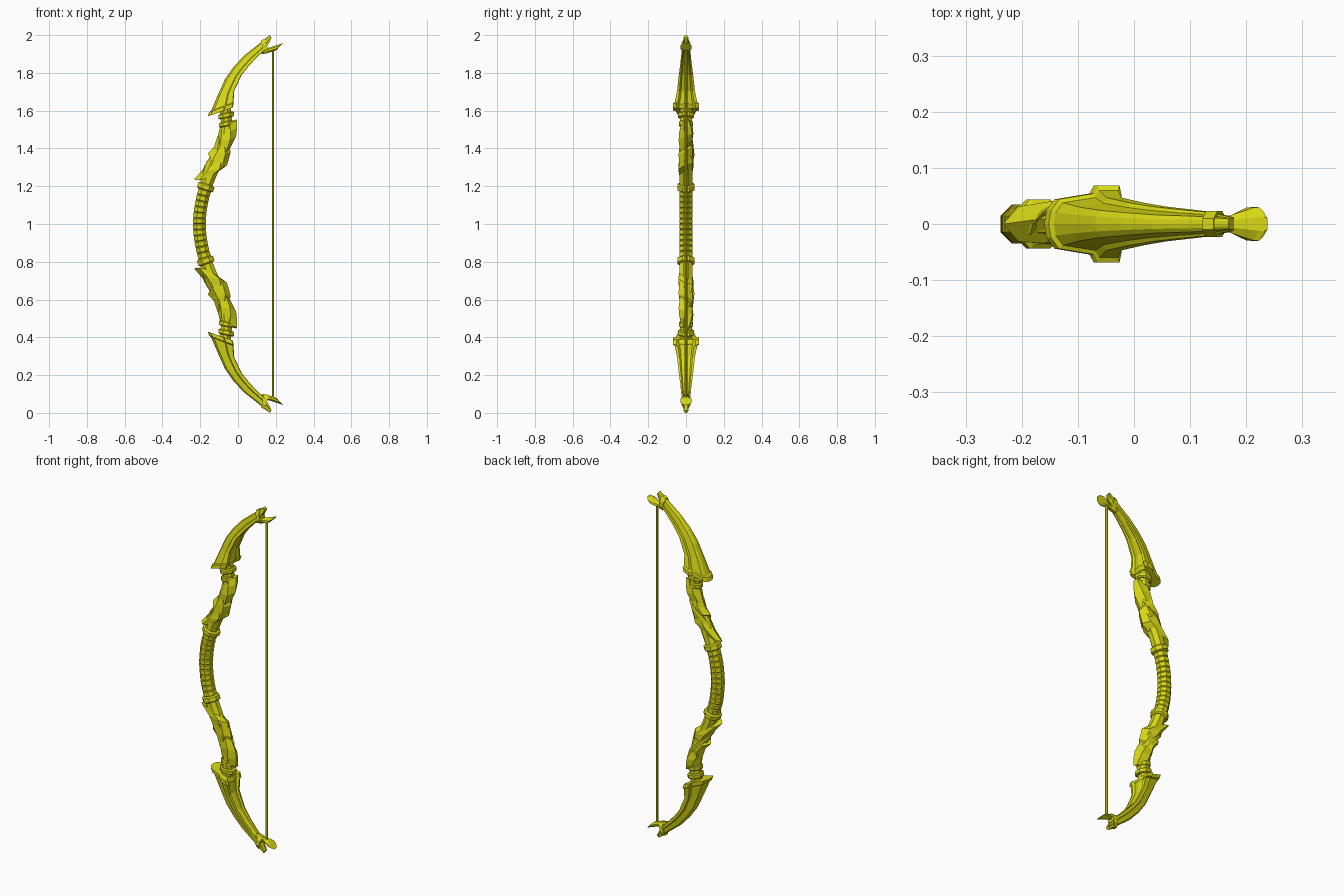
import bpy, bmesh, math
from mathutils import Vector

gold = bpy.data.materials.new("yellow_gold")
gold.diffuse_color = (0.70, 0.70, 0.008, 1)


def loft(name, rings, mirror=True):
    """Skin a list of point rings, cap the ends, optionally mirror about z = 1."""
    bm = bmesh.new()
    loops = [[bm.verts.new((p[0], p[1], p[2] - 1)) for p in r] for r in rings]
    n = len(loops[0])
    for a, b in zip(loops, loops[1:]):
        for i in range(n):
            j = (i + 1) % n
            bm.faces.new((a[i], a[j], b[j], b[i]))
    bm.faces.new(loops[0])
    bm.faces.new(loops[-1])
    bmesh.ops.recalc_face_normals(bm, faces=bm.faces)
    me = bpy.data.meshes.new(name)
    bm.to_mesh(me)
    bm.free()
    me.materials.append(gold)
    ob = bpy.data.objects.new(name, me)
    ob.location.z = 1
    bpy.context.collection.objects.link(ob)
    if mirror:
        m = ob.modifiers.new("mirror", 'MIRROR')
        m.use_axis = (False, False, True)
        m.use_mirror_merge = False
    return ob


def oval(o, i, w, n=8, skew=0.0, turn=0.0):
    """Ring between outer point o and inner point i (x, z), half width w in y."""
    pts = []
    for k in range(n):
        a = 2 * math.pi * (k + 0.5) / n + turn
        f = math.cos(math.pi / n) if turn == 0 else 1
        c, s = math.cos(a) / f, math.sin(a) / f
        x = (o[0] + i[0]) / 2 + (i[0] - o[0]) / 2 * c
        z = (o[1] + i[1]) / 2 + (i[1] - o[1]) / 2 * c
        pts.append((x, w * s, z + skew * s))
    return pts


def bent(c, slope, rx, ry):
    """Oval ring square to a path of the given dx/dz slope."""
    d = Vector((1, -slope)).normalized() * rx
    c = Vector(c)
    return oval(c - d, c + d, ry)


def limb_section(o, i, wo, wi):
    """Ridged outer face, stepped rim along the inner edge, hollow inner face."""
    wm = wo + (wi - wo) * 0.6
    half = [(0.03, wo * 0.55), (0.14, wo), (0.62, wm * 0.92),
            (0.68, wi), (0.97, wi), (1.0, wi * 0.72), (0.90, wi * 0.55)]
    prof = [(0, 0)] + half + [(0.95, 0)] + [(t, -y) for t, y in reversed(half)]
    return [(o[0] + (i[0] - o[0]) * t, y, o[1] + (i[1] - o[1]) * t) for t, y in prof]


# Limbs
loft("limb", [limb_section(*s) for s in [
    ((-0.160, 1.570), (-0.030, 1.615), 0.044, 0.069),
    ((-0.152, 1.592), (-0.022, 1.640), 0.044, 0.069),
    ((-0.143, 1.598), (-0.024, 1.645), 0.038, 0.060),
    ((-0.110, 1.675), (-0.020, 1.705), 0.030, 0.047),
    ((-0.070, 1.765), (0.020, 1.790), 0.024, 0.038),
    ((-0.025, 1.830), (0.060, 1.840), 0.020, 0.031),
    ((0.030, 1.890), (0.103, 1.885), 0.016, 0.026),
    ((0.100, 1.945), (0.145, 1.925), 0.014, 0.021),
    ((0.168, 2.000), (0.178, 1.985), 0.009, 0.012)]])

# String nock and the band that holds it
loft("string_nock", [oval(*s) for s in [
    ((0.120, 1.925), (0.125, 1.898), 0.016),
    ((0.170, 1.935), (0.172, 1.910), 0.015),
    ((0.222, 1.952), (0.190, 1.915), 0.029),
    ((0.232, 1.956), (0.200, 1.919), 0.030),
    ((0.238, 1.958), (0.208, 1.925), 0.024)]])
loft("nock_band", [oval((0.122, 1.972), (0.142, 1.900), 0.023),
                   oval((0.142, 1.982), (0.164, 1.906), 0.023)])

# Bowstring
loft("bowstring", [oval((0.179, z), (0.191, z), 0.006, 6) for z in (0.08, 1.92)], False)


# Grip with wrapped ribs
def grip_ring(z, rx, ry):
    return bent((-0.204 + 0.875 * (z - 1) ** 2, z), 1.75 * (z - 1), rx, ry)


ribs, z0, z1 = 12, 0.82, 1.18
step = (z1 - z0) / ribs
grip = []
for k in range(ribs):
    z = z0 + k * step
    for f, r in ((0.0, 0.030), (0.14, 0.034), (0.86, 0.034), (1.0, 0.030)):
        grip.append(grip_ring(z + f * step, r, r + 0.001))
loft("grip", grip, False)
loft("grip_collar", [grip_ring(z, rx, ry) for z, rx, ry in [
    (1.178, 0.036, 0.036), (1.184, 0.045, 0.044),
    (1.206, 0.045, 0.044), (1.212, 0.036, 0.036)]])

# Core running from the grip into the limb
loft("riser_core", [bent(*s) for s in [
    ((-0.170, 1.20), 0.35, 0.032, 0.034), ((-0.148, 1.26), 0.45, 0.034, 0.034),
    ((-0.105, 1.36), 0.45, 0.034, 0.034), ((-0.065, 1.45), 0.20, 0.032, 0.032),
    ((-0.058, 1.52), 0.00, 0.030, 0.030), ((-0.070, 1.62), -0.15, 0.030, 0.032)]])

# Rings below each limb
for name, z, x, r in (("lower_ring", 1.530, -0.064, 0.036), ("upper_ring", 1.575, -0.063, 0.042)):
    loft(name, [bent((x, z + dz), -0.2, r * f, r * f) for dz, f in
                ((-0.014, 0.85), (-0.009, 1), (0.009, 1), (0.014, 0.85))])

# Overlapping twisted sheaths, each ending in a slanted point
sheaths = {
    "lower_sheath": [((-0.233, 1.235), (-0.125, 1.262), 0.036, 0.012),
                     ((-0.185, 1.290), (-0.058, 1.312), 0.044, 0.016),
                     ((-0.145, 1.365), (-0.052, 1.350), 0.038, 0.014)],
    "middle_sheath": [((-0.160, 1.372), (-0.058, 1.310), 0.042, 0.024),
                      ((-0.128, 1.405), (-0.038, 1.385), 0.042, 0.022),
                      ((-0.108, 1.465), (-0.050, 1.415), 0.034, 0.016)],
    "upper_sheath": [((-0.118, 1.430), (-0.046, 1.392), 0.036, 0.024),
                     ((-0.108, 1.460), (-0.010, 1.465), 0.042, 0.020),
                     ((-0.100, 1.500), (-0.003, 1.510), 0.036, 0.014),
                     ((-0.088, 1.525), (-0.002, 1.552), 0.022, 0.006)],
}
for name, secs in sheaths.items():
    loft(name, [oval(o, i, w, 6, sk, math.pi / 6 - 0.15 * k)
                for k, (o, i, w, sk) in enumerate(secs)])

# Raised strip winding diagonally over the sheaths
strip = []
for k in range(9):
    t = k / 8
    z = 1.27 + 0.22 * t
    cx = -0.145 + 0.42 * (z - 1.27) - 0.25 * (z - 1.27) ** 2
    a = math.pi * (1.15 - 1.3 * t)
    hw = 0.004 + 0.010 * math.sin(math.pi * t)
    strip.append([(cx + r * math.cos(a), r * math.sin(a) * 0.9, z + h)
                  for r, h in ((0.034, -hw), (0.050, -hw), (0.046, hw), (0.034, hw))])
loft("spiral_strip", strip)
